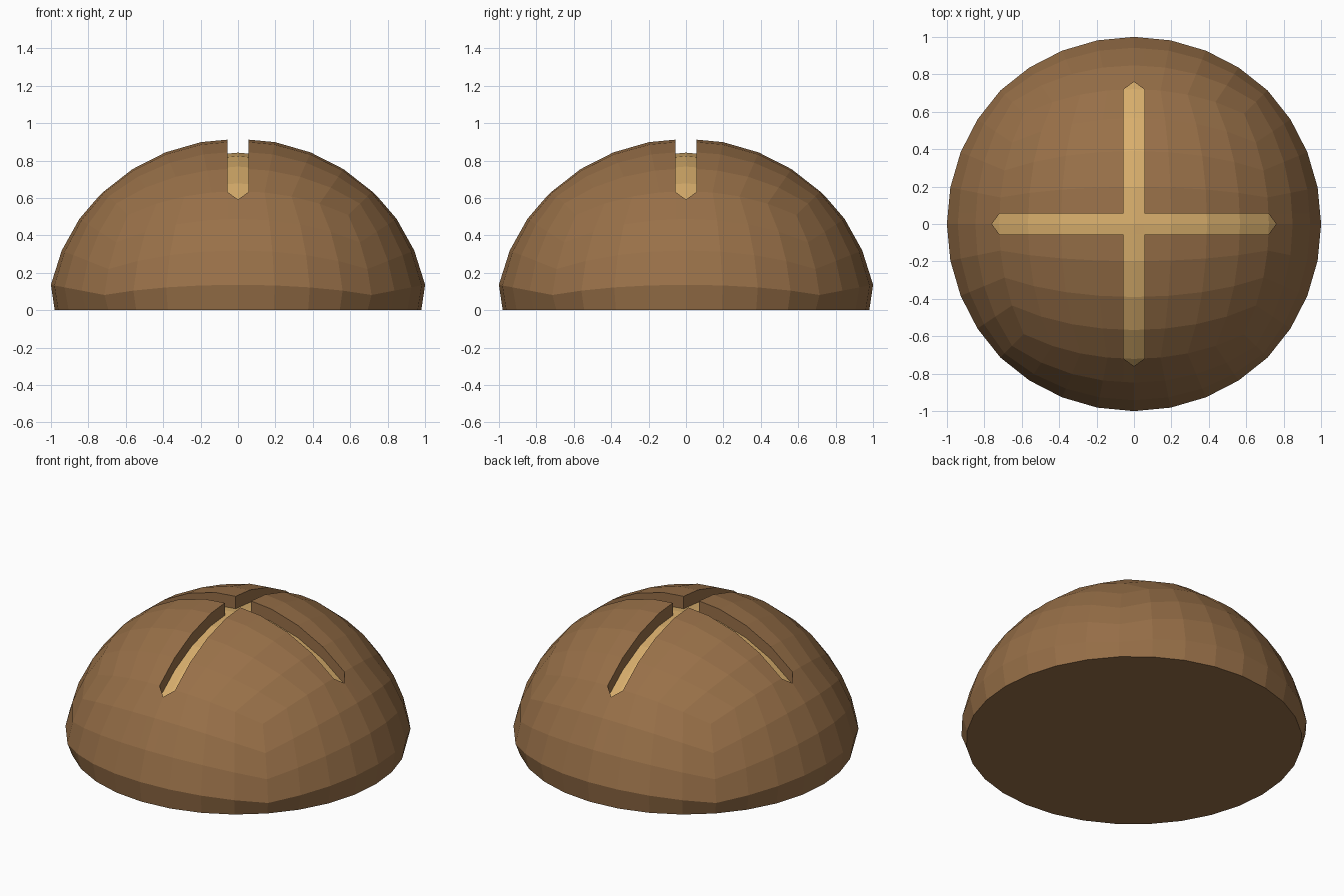
import bpy, bmesh, math
from mathutils import Vector

old = bpy.data.objects.get("Cube")
if old:
    bpy.data.objects.remove(old, do_unlink=True)


def material(name, rgb):
    mat = bpy.data.materials.new(name)
    mat.use_nodes = True
    mat.diffuse_color = (*rgb, 1)
    mat.node_tree.nodes["Principled BSDF"].inputs["Base Color"].default_value = (*rgb, 1)
    return mat


HALF_WIDTH, SHOULDER, TIP, DEPTH = 0.055, 0.72, 0.76, 0.08

# Dome: a gridded cube rounded into a sphere, keeping the upper half
bm = bmesh.new()
bmesh.ops.create_cube(bm, size=2)
bmesh.ops.subdivide_edges(bm, edges=bm.edges[:], cuts=7, use_grid_fill=True)
bmesh.ops.delete(bm, geom=[v for v in bm.verts if v.co.z < -0.01], context='VERTS')
for v in bm.verts:
    rim = v.co.z < 0.01
    d = Vector([math.tan(c * math.pi / 4) for c in v.co]).normalized()
    if rim:
        v.co = (d.x * 0.98, d.y * 0.98, 0)
    else:
        v.co = (d.x * 1.02, d.y * 1.02, d.z * 0.977 - 0.055)

# Flat base
bmesh.ops.holes_fill(bm, edges=[e for e in bm.edges if e.is_boundary], sides=0)


def cut(point, normal, keep):
    """Split the faces chosen by keep(centre) along a plane."""
    faces = [f for f in bm.faces if keep(f.calc_center_median())]
    geom = set(faces)
    for f in faces:
        geom.update(f.edges, f.verts)
    bmesh.ops.bisect_plane(bm, geom=list(geom), dist=1e-5, plane_co=point, plane_no=normal)


# Slot sides, then the pointed slot ends
for axis in (Vector((1, 0, 0)), Vector((0, 1, 0))):
    for s in (-1, 1):
        cut(axis * s * HALF_WIDTH, axis, lambda c: c.z > 0.3)
for along in (Vector((1, 0, 0)), Vector((0, 1, 0)), Vector((-1, 0, 0)), Vector((0, -1, 0))):
    for s in (-1, 1):
        side = Vector((-along.y, along.x, 0)) * s
        normal = along * HALF_WIDTH + side * (TIP - SHOULDER)
        cut(along * TIP, normal.normalized(),
            lambda c: c.z > 0.3 and c.dot(along) > 0.3 and 0 < c.dot(side) < HALF_WIDTH)


def in_cross(f):
    c = f.calc_center_median()
    near, far = sorted((abs(c.x), abs(c.y)))
    reach = TIP - near * (TIP - SHOULDER) / HALF_WIDTH
    return c.z > 0.3 and near < HALF_WIDTH and far < reach


# Sink the cross straight down to make the scored slots
cross = [f for f in bm.faces if in_cross(f)]
new = bmesh.ops.extrude_face_region(bm, geom=cross)["geom"]
left = [f for f in cross if f.is_valid]
if left:
    bmesh.ops.delete(bm, geom=left, context='FACES')
for g in new:
    if isinstance(g, bmesh.types.BMVert):
        g.co.z -= DEPTH
    elif isinstance(g, bmesh.types.BMFace):
        g.material_index = 1
bmesh.ops.recalc_face_normals(bm, faces=bm.faces[:])

mesh = bpy.data.meshes.new("scored_bun")
bm.to_mesh(mesh)
bm.free()
mesh.materials.append(material("brown crust", (0.314, 0.162, 0.065)))
mesh.materials.append(material("pale dough", (0.686, 0.423, 0.15)))
bun = bpy.data.objects.new("scored_bun", mesh)
bpy.context.collection.objects.link(bun)
